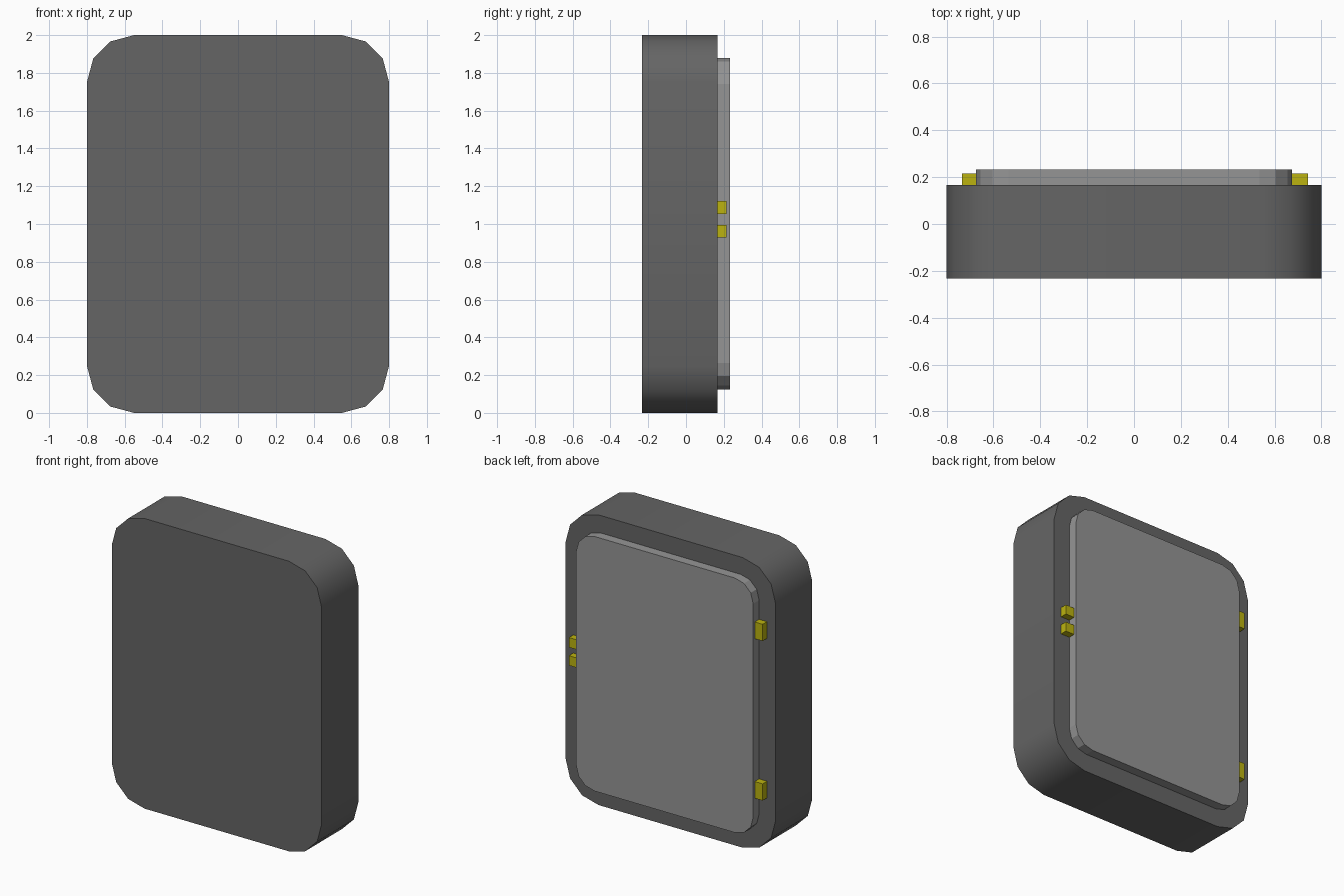
import bpy, bmesh, math

if "Cube" in bpy.data.objects:
    bpy.data.objects.remove(bpy.data.objects["Cube"])

BACK = 0.1675  # y of the body's rear face


def material(name, rgb):
    m = bpy.data.materials.new(name)
    m.diffuse_color = (*rgb, 1)
    m.use_nodes = True
    m.node_tree.nodes["Principled BSDF"].inputs["Base Color"].default_value = m.diffuse_color
    return m


dark = material("dark_grey", (0.13, 0.13, 0.13))
light = material("light_grey", (0.30, 0.30, 0.30))
yellow = material("yellow", (0.50, 0.45, 0.005))


def add_object(name, bm, mat):
    bmesh.ops.recalc_face_normals(bm, faces=bm.faces)
    me = bpy.data.meshes.new(name)
    bm.to_mesh(me)
    bm.free()
    me.materials.append(mat)
    ob = bpy.data.objects.new(name, me)
    bpy.context.collection.objects.link(ob)
    return ob


def rounded_slab(name, half_w, z0, z1, y0, y1, r, mat, segs=3):
    """Rounded rectangle in the xz plane, extruded along y."""
    bm = bmesh.new()
    corners = [(half_w - r, z1 - r), (r - half_w, z1 - r),
               (r - half_w, z0 + r), (half_w - r, z0 + r)]
    verts = []
    for i, (cx, cz) in enumerate(corners):
        for s in range(segs + 1):
            a = math.pi / 2 * (i + s / segs)
            verts.append(bm.verts.new((cx + r * math.cos(a), y0, cz + r * math.sin(a))))
    face = bm.faces.new(verts)
    ext = bmesh.ops.extrude_face_region(bm, geom=[face], use_keep_orig=True)
    moved = [g for g in ext["geom"] if isinstance(g, bmesh.types.BMVert)]
    bmesh.ops.translate(bm, verts=moved, vec=(0, y1 - y0, 0))
    return add_object(name, bm, mat)


def block(name, x0, x1, y0, y1, z, height, mat):
    bm = bmesh.new()
    bmesh.ops.create_cube(bm, size=1)
    bmesh.ops.scale(bm, verts=bm.verts, vec=(x1 - x0, y1 - y0, height))
    bmesh.ops.translate(bm, verts=bm.verts, vec=((x0 + x1) / 2, (y0 + y1) / 2, z))
    return add_object(name, bm, mat)


# Main body with smooth rounded rim
body = rounded_slab("body", 0.8, 0, 2, -0.2325, BACK, 0.25, dark)
bpy.context.view_layer.objects.active = body
body.select_set(True)
bpy.ops.object.shade_smooth_by_angle(angle=math.radians(40))
body.select_set(False)

# Raised rear cover, flat shaded
rounded_slab("rear_cover", 0.675, 0.125, 1.88, BACK, 0.2325, 0.14, light)

# Small latch pair on the right, taller hinges on the left
for i, z in enumerate((0.9625, 1.0875)):
    block(f"latch_{i + 1}", 0.675, 0.743, BACK, 0.215, z, 0.067, yellow)
for i, z in enumerate((0.45, 1.55)):
    block(f"hinge_{i + 1}", -0.735, -0.675, BACK, 0.215, z, 0.115, yellow)
